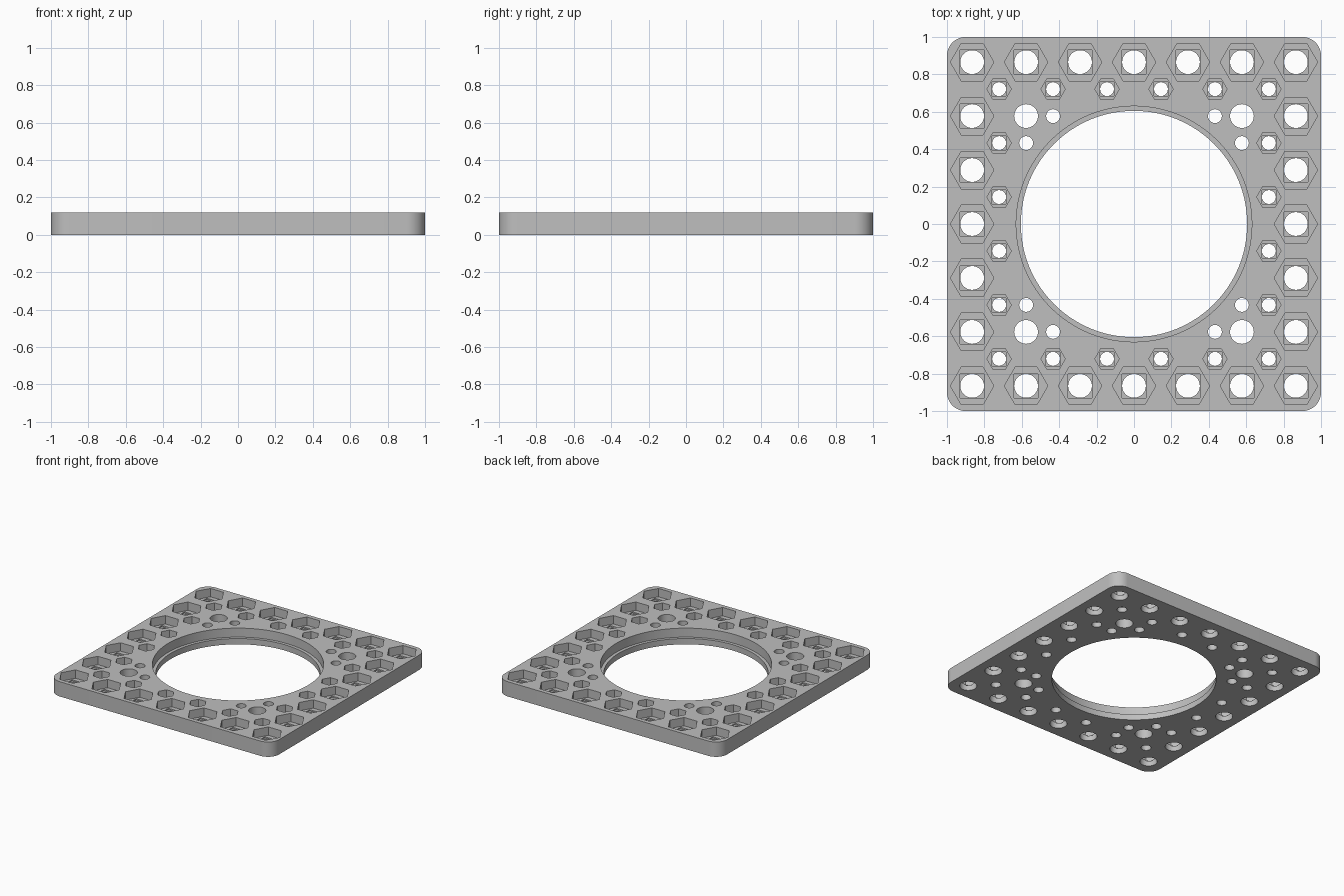
import bpy, bmesh, math
from mathutils import Matrix

cube = bpy.data.objects.get("Cube")
if cube:
    bpy.data.objects.remove(cube, do_unlink=True)

PITCH = 0.2885
THICK = 0.12
POCKET_Z = 0.052   # floor of the nut pockets
STEP_Z = 0.042     # floor of the square step under each pocket
LEDGE_Z = 0.047    # ledge inside the central bore
TOP = THICK + 0.05

grey = bpy.data.materials.new("plain_grey")
grey.use_nodes = True
colour = (0.52, 0.52, 0.52, 1)
grey.diffuse_color = colour
grey.node_tree.nodes["Principled BSDF"].inputs["Base Color"].default_value = colour


def make_object(name, bm):
    mesh = bpy.data.meshes.new(name)
    bm.to_mesh(mesh)
    bm.free()
    mesh.materials.append(grey)
    obj = bpy.data.objects.new(name, mesh)
    bpy.context.collection.objects.link(obj)
    return obj


def add_prism(bm, x, y, radius, sides, z0, z1, turn=0):
    place = Matrix.Translation((x, y, (z0 + z1) / 2)) @ Matrix.Rotation(turn, 4, "Z")
    bmesh.ops.create_cone(bm, cap_ends=True, segments=sides, radius1=radius,
                          radius2=radius, depth=z1 - z0, matrix=place)


def cut(target, name, prisms):
    bm = bmesh.new()
    for prism in prisms:
        add_prism(bm, *prism)
    cutter = make_object(name, bm)
    cutter.hide_render = True
    mod = target.modifiers.new(name, "BOOLEAN")
    mod.operation = "DIFFERENCE"
    mod.solver = "EXACT"
    mod.object = cutter
    bpy.context.view_layer.objects.active = target
    bpy.ops.object.modifier_apply(modifier=mod.name)
    bpy.data.objects.remove(cutter, do_unlink=True)


def border(half):
    """Points on the rim of a square grid reaching half pitches from the centre."""
    steps = [-half + i for i in range(int(2 * half) + 1)]
    return [(x * PITCH, y * PITCH) for x in steps for y in steps
            if max(abs(x), abs(y)) == half]


# Plate with rounded corners
bm = bmesh.new()
bmesh.ops.create_cube(bm, size=1, matrix=Matrix.Translation((0, 0, THICK / 2))
                      @ Matrix.Diagonal((2, 2, THICK, 1)))
uprights = [e for e in bm.edges if abs(e.verts[0].co.z - e.verts[1].co.z) > 0.01]
bmesh.ops.bevel(bm, geom=uprights, offset=0.1, segments=12, profile=0.5, affect="EDGES")
plate = make_object("mounting_plate", bm)

# Central bore with a wider upper part
cut(plate, "bore_cutter", [(0, 0, 0.605, 128, -0.05, TOP)])
cut(plate, "ledge_cutter", [(0, 0, 0.63, 128, LEDGE_Z, TOP)])

# Nut pockets, square steps and through holes
large, small = border(3), border(2.5)
signs = [(a, b) for a in (-1, 1) for b in (-1, 1)]
plain_large = [(a * 2 * PITCH, b * 2 * PITCH) for a, b in signs]
plain_small = [(a * u * PITCH, b * v * PITCH) for a, b in signs
               for u, v in ((2, 1.5), (1.5, 2))]
groups = ((large, plain_large, 0.0635, 0.116, 32), (small, plain_small, 0.037, 0.065, 24))

# Hexagons point along x, squares lie parallel to the plate edges
cut(plate, "pocket_cutter",
    [(x, y, hexagon, 6, POCKET_Z, TOP, math.pi / 6)
     for pts, _, _, hexagon, _ in groups for x, y in pts])
cut(plate, "step_cutter",
    [(x, y, (hole + 0.001) * math.sqrt(2), 4, STEP_Z, TOP, math.pi / 4)
     for pts, _, hole, _, _ in groups for x, y in pts])
cut(plate, "hole_cutter",
    [(x, y, hole, sides, -0.05, TOP)
     for pts, plain, hole, _, sides in groups for x, y in pts + plain])

# Smooth round walls, keep crisp edges
bpy.ops.object.select_all(action="DESELECT")
plate.select_set(True)
bpy.context.view_layer.objects.active = plate
bpy.ops.object.shade_smooth_by_angle(angle=math.radians(30))
